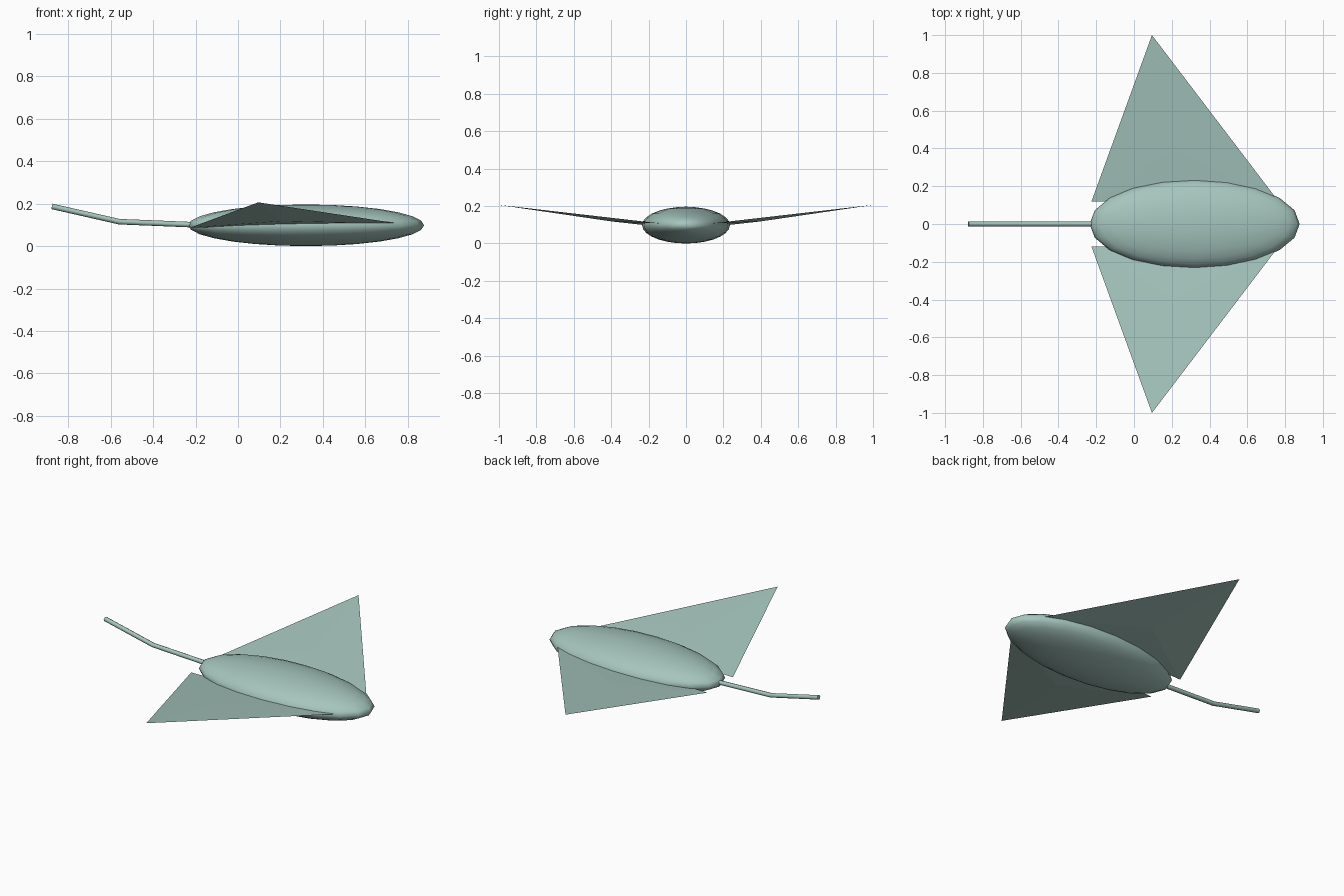
import bpy, bmesh
from mathutils import Matrix

if "Cube" in bpy.data.objects:
    bpy.data.objects.remove(bpy.data.objects["Cube"], do_unlink=True)

skin = bpy.data.materials.new("pale sea green")
skin.use_nodes = True
color = (0.38, 0.56, 0.51, 1)
skin.diffuse_color = color
skin.node_tree.nodes["Principled BSDF"].inputs["Base Color"].default_value = color


def add_mesh(name, bm, smooth=False):
    bmesh.ops.recalc_face_normals(bm, faces=bm.faces)
    mesh = bpy.data.meshes.new(name)
    bm.to_mesh(mesh)
    bm.free()
    mesh.materials.append(skin)
    for p in mesh.polygons:
        p.use_smooth = smooth
    obj = bpy.data.objects.new(name, mesh)
    bpy.context.collection.objects.link(obj)
    return obj


# Body: flattened ellipsoid
bm = bmesh.new()
bmesh.ops.create_uvsphere(bm, u_segments=20, v_segments=14, radius=1)
bmesh.ops.transform(bm, verts=bm.verts, matrix=Matrix.Translation((0.321, 0, 0.098))
                    @ Matrix.Diagonal((0.556, 0.235, 0.098, 1)))
add_mesh("body", bm, smooth=True)

# Fins: thin raised triangles, thickest at an inner ridge point
OUTLINE = [(-0.225, 0.12, 0.087), (0.095, 1.0, 0.206), (0.765, 0.12, 0.105)]
for name, side in (("left_side_fin", 1), ("right_side_fin", -1)):
    bm = bmesh.new()
    rim = [bm.verts.new((x, y * side, z)) for x, y, z in OUTLINE]
    for z in (0.134, 0.118):
        ridge = bm.verts.new((0.21, 0.4 * side, z))
        for i in range(3):
            bm.faces.new((rim[i], rim[(i + 1) % 3], ridge))
    # close the root inside the body
    add_mesh(name, bm)

# Tail: bent tube
curve = bpy.data.curves.new("tail_path", "CURVE")
curve.dimensions = "3D"
curve.bevel_depth = 0.013
curve.bevel_resolution = 2
curve.use_fill_caps = True
path = [(-0.15, 0, 0.098), (-0.56, 0, 0.115), (-0.877, 0, 0.187)]
spline = curve.splines.new("POLY")
spline.points.add(len(path) - 1)
for point, co in zip(spline.points, path):
    point.co = (*co, 1)
curve.materials.append(skin)
tail = bpy.data.objects.new("tail", curve)
bpy.context.collection.objects.link(tail)
